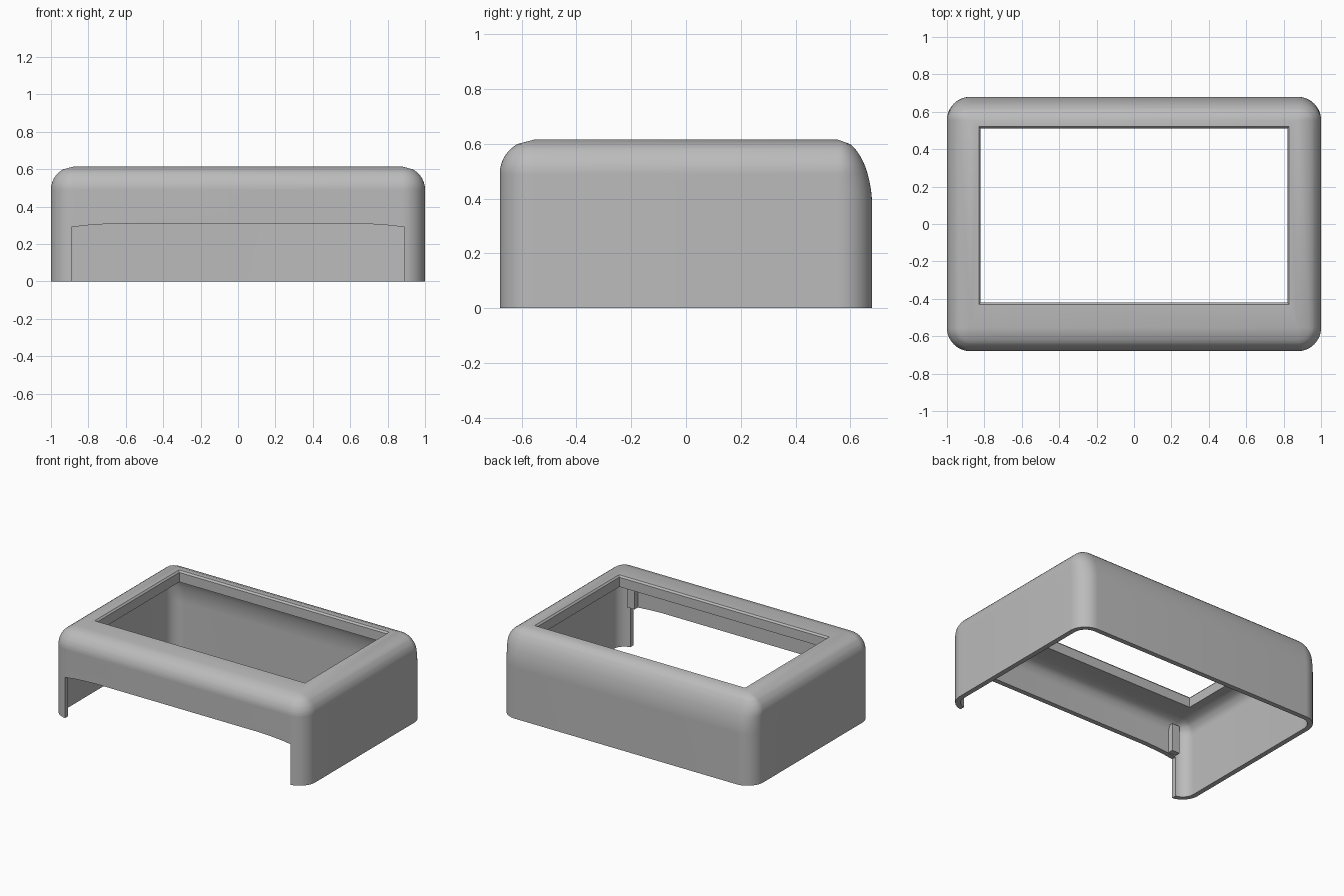
import bpy, bmesh, math

default = bpy.data.objects.get("Cube")
if default:
    bpy.data.objects.remove(default, do_unlink=True)

grey = bpy.data.materials.new("plain grey")
grey.use_nodes = True
colour = (0.5, 0.5, 0.5, 1)
grey.diffuse_color = colour
grey.node_tree.nodes["Principled BSDF"].inputs["Base Color"].default_value = colour

HALF_X, HALF_Y, TOP, RADIUS, WALL = 1.0, 0.68, 0.615, 0.125, 0.035


def loft(name, rings):
    """Closed solid through equal-length rings of points, capped at both ends."""
    bm = bmesh.new()
    rows = [[bm.verts.new(p) for p in ring] for ring in rings]
    n = len(rows[0])
    for a, b in zip(rows, rows[1:]):
        for i in range(n):
            j = (i + 1) % n
            bm.faces.new((a[i], a[j], b[j], b[i]))
    bm.faces.new(rows[0][::-1])
    bm.faces.new(rows[-1])
    bmesh.ops.remove_doubles(bm, verts=bm.verts, dist=0.0001)
    bmesh.ops.recalc_face_normals(bm, faces=bm.faces)
    mesh = bpy.data.meshes.new(name)
    bm.to_mesh(mesh)
    bm.free()
    mesh.materials.append(grey)
    obj = bpy.data.objects.new(name, mesh)
    bpy.context.collection.objects.link(obj)
    return obj


def fillet(z, top, height):
    """Fraction of the corner radius left at height z, for a fillet of given height."""
    t = max(0.0, (z - (top - height)) / height)
    return math.sqrt(max(0.0, 1 - t * t))


def body(name, offset, bottom, top, steps=12):
    """Rounded block whose back edge has a taller fillet than the others."""
    r = RADIUS - offset
    back = 0.25 - offset
    levels = [bottom] + [top - back * math.cos(i / steps * math.pi / 2) for i in range(steps + 1)]
    levels += [top - r * math.cos(i / steps * math.pi / 2) for i in range(steps)]
    rings = []
    for z in sorted(levels):
        side, rear = r * fillet(z, top, r), r * fillet(z, top, back)
        ring = []
        for quarter, (sx, sy) in enumerate(((1, 1), (-1, 1), (-1, -1), (1, -1))):
            for i in range(steps + 1):
                a = (quarter + i / steps) * math.pi / 2
                ry = rear if sy > 0 else side
                ring.append((sx * (HALF_X - RADIUS) + side * math.cos(a),
                             sy * (HALF_Y - RADIUS) + ry * math.sin(a), z))
        rings.append(ring)
    return loft(name, rings)


def rectangle(x0, x1, y0, y1, z, grow=0.0):
    return [(x0 - grow, y0 - grow, z), (x1 + grow, y0 - grow, z),
            (x1 + grow, y1 + grow, z), (x0 - grow, y1 + grow, z)]


def cut(target, cutter):
    mod = target.modifiers.new("cut", "BOOLEAN")
    mod.operation, mod.solver, mod.object = "DIFFERENCE", "EXACT", cutter
    bpy.context.view_layer.objects.active = target
    bpy.ops.object.modifier_apply(modifier=mod.name)
    bpy.data.objects.remove(cutter, do_unlink=True)


# Hollow cover
cover = body("cover", 0, 0, TOP)
cut(cover, body("hollow", WALL, -0.1, TOP - 0.08))

# Window in the top, with a slightly flared upper edge
window = [(0.3, 0), (TOP - 0.012, 0), (TOP, 0.01), (TOP + 0.05, 0.01)]
cut(cover, loft("window", [rectangle(-0.82, 0.82, -0.42, 0.51, z, g) for z, g in window]))

# Wide front opening with a gently bowed top edge
right_edge = [(0.89, -0.1), (0.89, 0.29), (0.82, 0.299), (0.74, 0.305), (0.64, 0.309)]
outline = right_edge + [(-x, z) for x, z in reversed(right_edge)]
cut(cover, loft("opening", [[(x, y, z) for x, z in outline] for y in (-0.8, -0.56)]))

# Small posts inside the front wall, beside the opening
posts = []
for side, label in ((1, "left"), (-1, "right")):
    x0, x1 = sorted((side * 0.83, side * 0.89))
    posts.append(loft(label + "_post", [rectangle(x0, x1, -0.66, -0.605, z) for z in (0.3, 0.5)]))

bpy.ops.object.select_all(action="DESELECT")
for obj in [cover] + posts:
    obj.select_set(True)
bpy.context.view_layer.objects.active = cover
bpy.ops.object.shade_smooth_by_angle(angle=math.radians(30))
